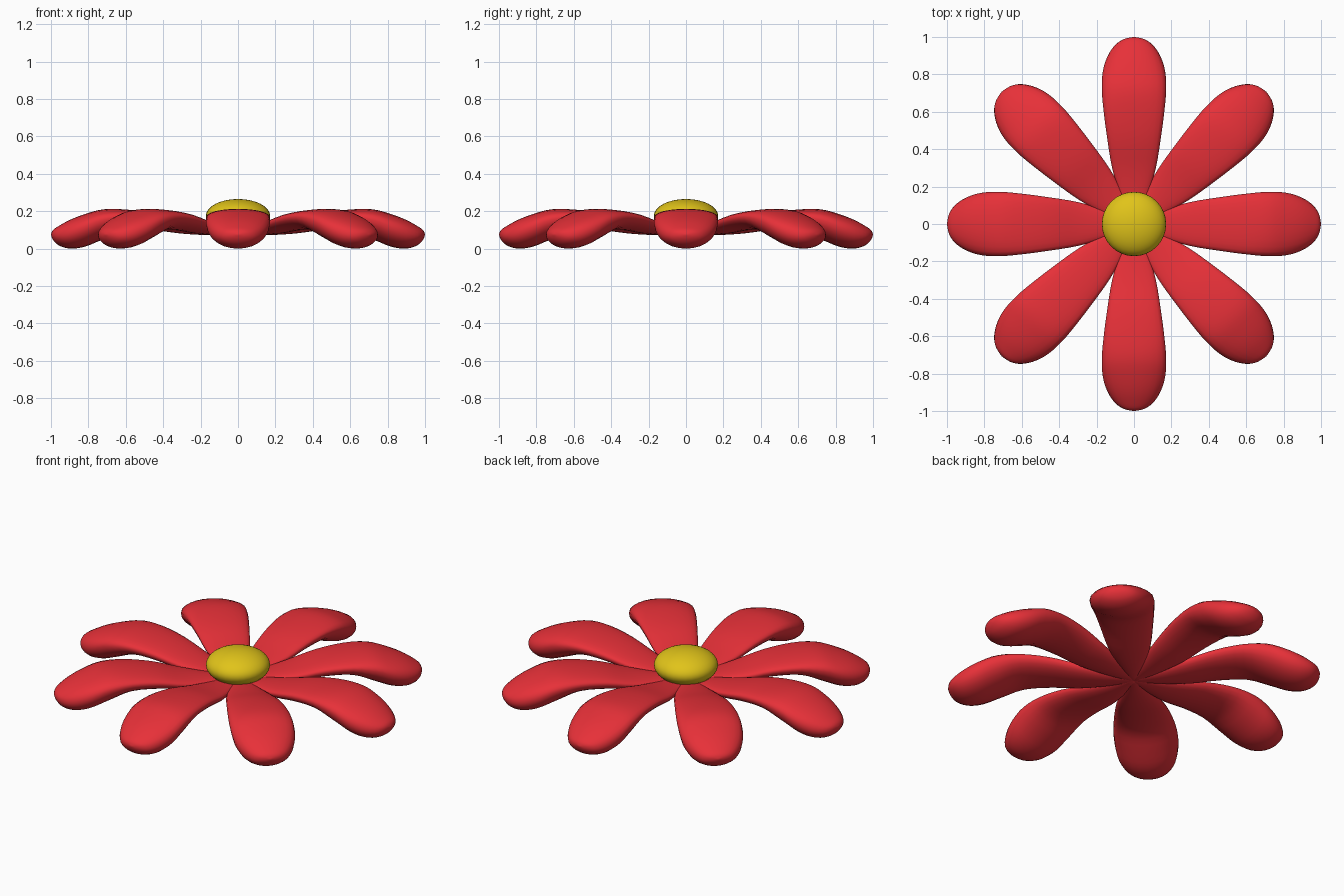
import bpy, bmesh, math

if "Cube" in bpy.data.objects:
    bpy.data.objects.remove(bpy.data.objects["Cube"])


def material(name, color):
    m = bpy.data.materials.new(name)
    m.diffuse_color = (*color, 1)
    m.use_nodes = True
    m.node_tree.nodes["Principled BSDF"].inputs["Base Color"].default_value = m.diffuse_color
    return m


RED = material("petal_red", (0.80, 0.03, 0.04))
YELLOW = material("centre_yellow", (0.75, 0.55, 0.01))

# Petal stations: distance from centre, half width, top height, underside height
KEYS = [(0.0, 0.03, 0.11, 0.075), (0.15, 0.075, 0.125, 0.072), (0.3, 0.117, 0.152, 0.08),
        (0.45, 0.142, 0.19, 0.098), (0.6, 0.162, 0.209, 0.098), (0.72, 0.172, 0.21, 0.05),
        (0.82, 0.166, 0.184, 0.01), (0.9, 0.14, 0.153, 0.0), (0.96, 0.098, 0.12, 0.018),
        (0.99, 0.05, 0.098, 0.048), (1.0, 0.0, 0.075, 0.075)]


def catmull(a, b, c, d, t):
    return [0.5 * (2 * q + (r - p) * t + (2 * p - 5 * q + 4 * r - s) * t * t
                   + (3 * q - p - 3 * r + s) * t ** 3) for p, q, r, s in zip(a, b, c, d)]


def stations(steps=3):
    last = len(KEYS) - 1
    for i in range(last):
        for k in range(steps):
            yield catmull(KEYS[max(i - 1, 0)], KEYS[i], KEYS[i + 1],
                          KEYS[min(i + 2, last)], k / steps)


def petal_mesh(sides=24):
    bm = bmesh.new()
    rings = []
    for r, w, top, bottom in stations():
        # flat-topped section, bowl-shaped underneath, rounder at the tip
        f = 0.35 + 0.15 * max(0, (r - 0.75) / 0.25)
        edge = top - f * (top - bottom)
        ring = []
        for j in range(sides):
            a = 2 * math.pi * j / sides
            s = math.sin(a)
            z = edge + ((top - edge) * s ** 0.8 if s > 0 else (edge - bottom) * s)
            ring.append(bm.verts.new((r, w * math.cos(a), z)))
        rings.append(ring)
    for r0, r1 in zip(rings, rings[1:]):
        for j in range(sides):
            k = (j + 1) % sides
            bm.faces.new((r0[j], r0[k], r1[k], r1[j]))
    # close root and tip
    for ring, p in ((rings[0], (-0.02, 0, 0.09)), (rings[-1], (1.0, 0, 0.075))):
        v = bm.verts.new(p)
        for j in range(sides):
            bm.faces.new((ring[j], ring[(j + 1) % sides], v))
    bmesh.ops.recalc_face_normals(bm, faces=bm.faces)
    for face in bm.faces:
        face.smooth = True
    me = bpy.data.meshes.new("petal")
    bm.to_mesh(me)
    bm.free()
    me.materials.append(RED)
    return me


# Eight petals around the centre
mesh = petal_mesh()
for i in range(8):
    petal = bpy.data.objects.new(f"petal_{i + 1}", mesh)
    petal.rotation_euler.z = i * math.pi / 4
    bpy.context.collection.objects.link(petal)

# Flattened yellow centre
bpy.ops.mesh.primitive_uv_sphere_add(segments=32, ring_count=16, radius=1, location=(0, 0, 0.175))
centre = bpy.context.object
centre.name = "flower_centre"
centre.scale = (0.172, 0.172, 0.09)
bpy.ops.object.shade_smooth()
centre.data.materials.append(YELLOW)
